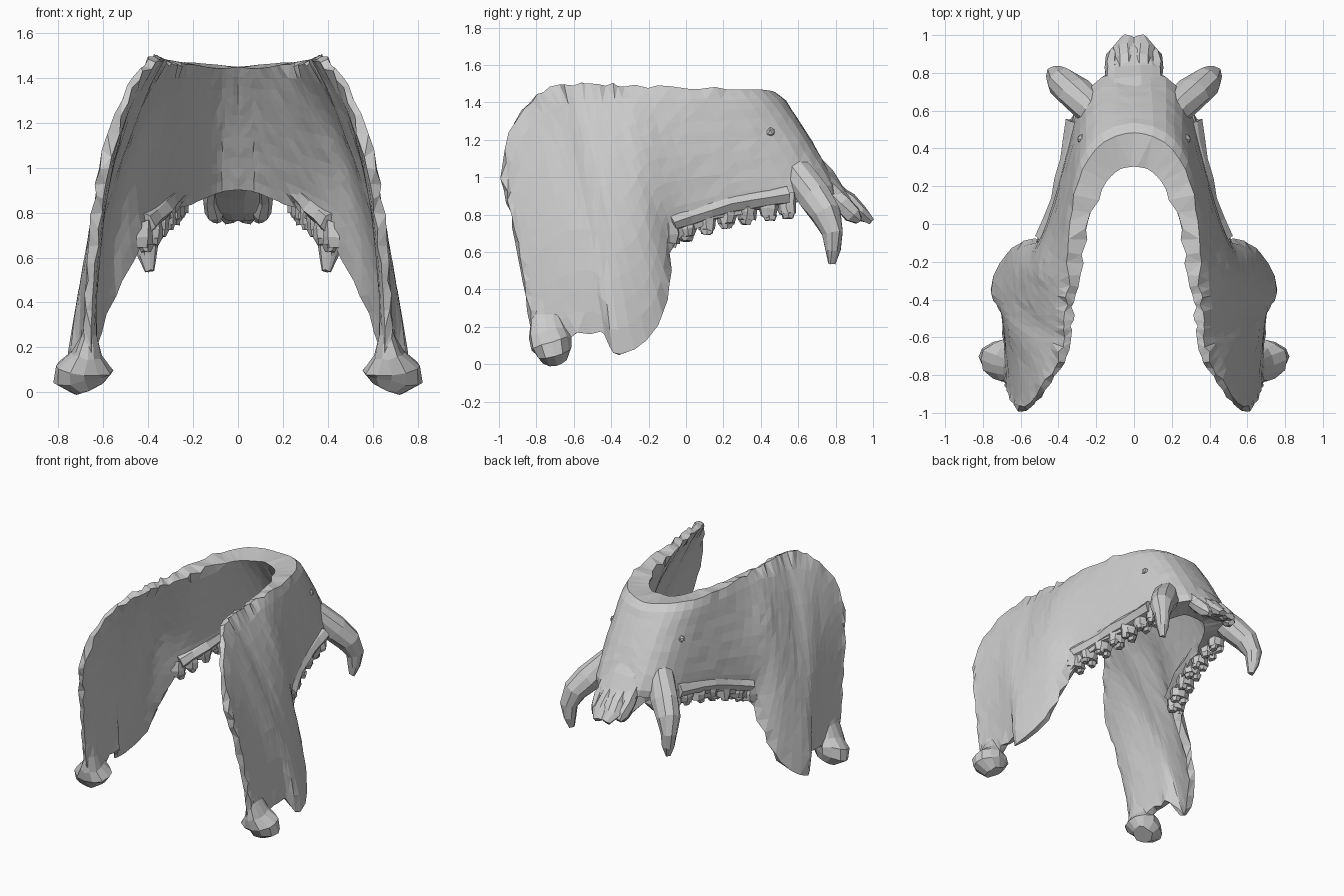
import bpy, bmesh, math, random
from mathutils import Vector as V

if "Cube" in bpy.data.objects:
    bpy.data.objects.remove(bpy.data.objects["Cube"])

random.seed(4)

# Sections of one half of the jaw: top rim, middle, lower rim, half thickness
SECTIONS = [
    ((0, .405, 1.45), (0, .575, 1.19), (0, .73, .90), .10),
    ((.12, .37, 1.455), (.12, .56, 1.18), (.12, .72, .90), .095),
    ((.215, .26, 1.46), (.215, .46, 1.16), (.22, .61, .87), .08),
    ((.275, .07, 1.465), (.305, .22, 1.13), (.295, .38, .83), .062),
    ((.31, -.15, 1.47), (.395, -.05, 1.10), (.365, .14, .77), .052),
    ((.32, -.32, 1.475), (.48, -.22, 1.07), (.445, -.08, .67), .042),
    ((.34, -.44, 1.48), (.54, -.29, .95), (.56, -.11, .42), .029),
    ((.35, -.54, 1.485), (.58, -.36, .86), (.65, -.16, .20), .024),
    ((.36, -.63, 1.485), (.605, -.47, .82), (.755, -.35, .04), .02),
    ((.39, -.72, 1.465), (.62, -.57, .83), (.69, -.42, .15), .02),
    ((.45, -.83, 1.40), (.62, -.68, .80), (.67, -.57, .17), .02),
    ((.53, -.94, 1.23), (.63, -.80, .70), (.66, -.71, .10), .025),
    ((.60, -.985, 1.00), (.65, -.89, .58), (.67, -.81, .12), .022),
]


def catmull(vals, u):
    n = len(vals) - 1
    i = min(int(u), n - 1)
    t = u - i
    p0, p1, p2, p3 = (vals[min(max(k, 0), n)] for k in (i - 1, i, i + 1, i + 2))
    return (p1 * 2 + (p2 - p0) * t + (p0 * 2 - p1 * 5 + p2 * 4 - p3) * t * t
            + (p1 * 3 - p0 - p2 * 3 + p3) * t ** 3) * .5


def sheet(u, v):
    a, m, b = (catmull([V(s[k]) for s in SECTIONS], u) for k in range(3))
    return a * (1 - v) * (1 - 2 * v) + m * 4 * v * (1 - v) + b * v * (2 * v - 1)


def finish(bm, name, mirror=True):
    bmesh.ops.recalc_face_normals(bm, faces=bm.faces)
    me = bpy.data.meshes.new(name)
    bm.to_mesh(me)
    bm.free()
    ob = bpy.data.objects.new(name, me)
    bpy.context.collection.objects.link(ob)
    if mirror:
        ob.modifiers.new("mirror", 'MIRROR').merge_threshold = .002
    return ob


def tube(bm, path, sides=8, jit=0.0):
    """Loft rings (centre, radius along a, radius along b) and close the ends."""
    rings = []
    for i, (c, ra, rb) in enumerate(path):
        d = (V(path[min(i + 1, len(path) - 1)][0]) - V(path[max(i - 1, 0)][0])).normalized()
        a = (V((1, 0, 0)) - d * d.x).normalized()
        b = d.cross(a)
        ring = []
        for k in range(sides):
            w = 2 * math.pi * k / sides
            p = V(c) + a * ra * math.cos(w) + b * rb * math.sin(w)
            ring.append(bm.verts.new(p + V([random.uniform(-jit, jit) for _ in range(3)])))
        rings.append(ring)
    for r, q in zip(rings, rings[1:]):
        for k in range(sides):
            bm.faces.new((r[k], r[(k + 1) % sides], q[(k + 1) % sides], q[k]))
    bm.faces.new(rings[0][::-1])
    bm.faces.new(rings[-1])


# Jaw bone: thick curved plate with a chipped rim, square-cut at the chin
bm = bmesh.new()
SUB, ROWS = 3, 12
NU = (len(SECTIONS) - 1) * SUB
loops = []
for i in range(NU + 1):
    u = i / SUB
    t = catmull([V((s[3], 0)) for s in SECTIONS], u).x
    side = {1: [], -1: []}
    for j in range(ROWS + 1):
        v = j / ROWS
        p = sheet(u, v)
        e = .01
        du = sheet(min(u + e, NU / SUB), v) - sheet(max(u - e, 0), v)
        dv = sheet(u, min(v + e, 1)) - sheet(u, max(v - e, 0))
        n = du.cross(dv).normalized()
        n.z *= min(1, u / 5)
        if i == 0:
            n.x = 0
        n.normalize()
        taper = .8 if j in (0, ROWS) else 1
        for s in (1, -1):
            rim = .013 if (j in (0, ROWS) and u > 2.5) or i == NU else .002
            # the inner edge of the chin stays full, the outer edge is rounded
            inner = u < 3 and n.y * s < 0
            q = p + n * t * s * (1 if inner else taper)
            q += V([random.uniform(-rim, rim) for _ in range(3)])
            if i == 0:
                q.x = 0
            side[s].append(bm.verts.new(q))
    loops.append(side[1] + side[-1][::-1])
n = len(loops[0])
for a, b in zip(loops, loops[1:]):
    for k in range(n):
        bm.faces.new((a[k], a[(k + 1) % n], b[(k + 1) % n], b[k]))
last = loops[-1]
for k in range(ROWS):
    bm.faces.new((last[k], last[k + 1], last[n - 2 - k], last[n - 1 - k]))
bmesh.ops.triangulate(bm, faces=bm.faces)
finish(bm, "jaw_bone")

# Hinge knobs at the foot of each rear plate
bm = bmesh.new()
tube(bm, [((.65, -.77, .42), .02, .04), ((.66, -.755, .26), .035, .075),
          ((.675, -.74, .17), .07, .10), ((.685, -.72, .11), .13, .11),
          ((.685, -.71, .07), .138, .10), ((.665, -.70, .022), .07, .065)], 12, .006)
finish(bm, "hinge_knob")

# Canine teeth with their swollen sockets
bm = bmesh.new()
tube(bm, [((.14, .50, 1.15), .04, .04), ((.22, .605, 1.01), .085, .085),
          ((.31, .69, .89), .095, .09), ((.38, .75, .80), .08, .08),
          ((.41, .785, .70), .057, .057), ((.405, .785, .61), .042, .044),
          ((.395, .775, .54), .017, .02)], 10, .005)
finish(bm, "canine_tooth")

# Front teeth and the bone ledge they grow from
bm = bmesh.new()
tube(bm, [((0, .60, 1.12), .16, .07), ((0, .72, .98), .16, .08),
          ((0, .80, .90), .15, .065), ((0, .87, .84), .13, .055),
          ((0, .94, .80), .09, .04)], 14, .008)
finish(bm, "front_ledge", False)
bm = bmesh.new()
tube(bm, [((.04, .78, .93), .045, .05), ((.045, .87, .865), .055, .052),
          ((.045, .93, .81), .06, .045), ((.03, .985, .768), .038, .02)], 7, .006)
tube(bm, [((.11, .76, .93), .04, .05), ((.115, .83, .865), .045, .05),
          ((.105, .89, .80), .04, .045), ((.095, .925, .765), .025, .02)], 7, .006)
finish(bm, "front_teeth")

# Cheek teeth: gum ridge, then crowns with an outer and an inner cusp
ROW = [V(p) for p in ((.445, -.085, .68), (.385, .06, .73), (.34, .22, .78),
                      (.305, .38, .81), (.28, .54, .835))]
COUNT = 7
crowns = [catmull(ROW, i / (COUNT - 1) * (len(ROW) - 1)) for i in range(COUNT)]
bm = bmesh.new()
tube(bm, [(c + V((0, 0, .07)), .078, .055) for c in crowns], 8, .006)
finish(bm, "gum_ridge")
bm = bmesh.new()
for i, c in enumerate(crowns):
    w = .066 - .012 * i / COUNT
    tube(bm, [(c + V((0, 0, .08)), w * .95, .048), (c + V((0, 0, .015)), w * 1.1, .055),
              (c - V((0, 0, .03)), w, .045)], 8, .008)
    for s in (-1, 1):
        q = c + V((s * w * .5, random.uniform(-.012, .012), -.025))
        tube(bm, [(q, w * .5, .04), (q - V((0, 0, .028)), w * .35, .026)], 6, .006)
finish(bm, "cheek_teeth")

# Nerve opening on the outer cheek
bm = bmesh.new()
bmesh.ops.create_icosphere(bm, subdivisions=1, radius=.028)
bmesh.ops.translate(bm, verts=bm.verts, vec=(.275, .45, 1.24))
finish(bm, "nerve_opening_rim")
